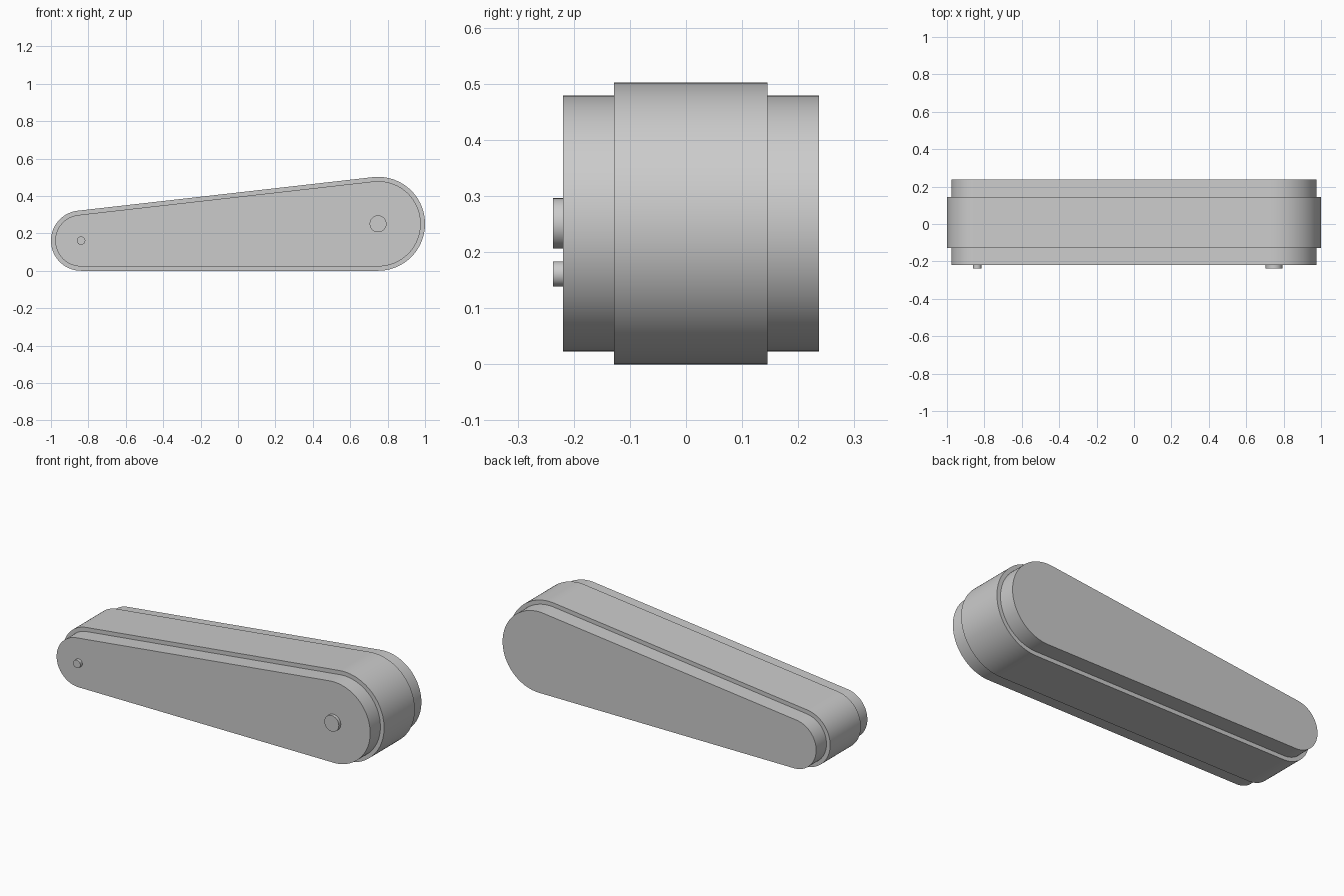
import bpy, bmesh, math

if "Cube" in bpy.data.objects:
    bpy.data.objects.remove(bpy.data.objects["Cube"])

GREY = (0.6, 0.6, 0.6, 1)
mat = bpy.data.materials.new("plain grey")
mat.use_nodes = True
mat.diffuse_color = GREY
mat.node_tree.nodes["Principled BSDF"].inputs["Base Color"].default_value = GREY

# Centres (x, z) and radii of the two rounded ends
BIG, BIG_R = (0.749, 0.251), 0.251
SMALL, SMALL_R = (-0.839, 0.161), 0.161


def arc(centre, radius, start, end, steps):
    angles = [start + (end - start) * i / steps for i in range(steps + 1)]
    return [(centre[0] + radius * math.cos(a), centre[1] + radius * math.sin(a))
            for a in angles]


def tapered_outline(inset):
    """Two arcs joined by their common tangent lines."""
    tilt = math.atan2(BIG[1] - SMALL[1], BIG[0] - SMALL[0])
    top = math.pi / 2 + 2 * tilt
    bottom = -math.pi / 2
    return (arc(BIG, BIG_R - inset, bottom, top, 48)
            + arc(SMALL, SMALL_R - inset, top, bottom + 2 * math.pi, 48))


def extrude(name, outline, front, back):
    bm = bmesh.new()
    face = bm.faces.new([bm.verts.new((x, front, z)) for x, z in outline])
    result = bmesh.ops.extrude_face_region(bm, geom=[face])
    moved = [v for v in result["geom"] if isinstance(v, bmesh.types.BMVert)]
    bmesh.ops.translate(bm, verts=moved, vec=(0, back - front, 0))
    bmesh.ops.recalc_face_normals(bm, faces=bm.faces)
    mesh = bpy.data.meshes.new(name)
    bm.to_mesh(mesh)
    bm.free()
    mesh.materials.append(mat)
    obj = bpy.data.objects.new(name, mesh)
    bpy.context.collection.objects.link(obj)
    bpy.ops.object.select_all(action="DESELECT")
    obj.select_set(True)
    bpy.context.view_layer.objects.active = obj
    bpy.ops.object.shade_smooth_by_angle(angle=math.radians(30))


# Wide middle band with a slightly smaller cover on each side
extrude("middle_band", tapered_outline(0), -0.128, 0.145)
extrude("front_cover", tapered_outline(0.023), -0.219, -0.128)
extrude("back_cover", tapered_outline(0.023), 0.145, 0.237)

# Round pins on the front cover
for name, centre, radius in (("large_pin", BIG, 0.045), ("small_pin", SMALL, 0.0225)):
    extrude(name, arc(centre, radius, 0, 2 * math.pi, 48)[:-1], -0.237, -0.219)
